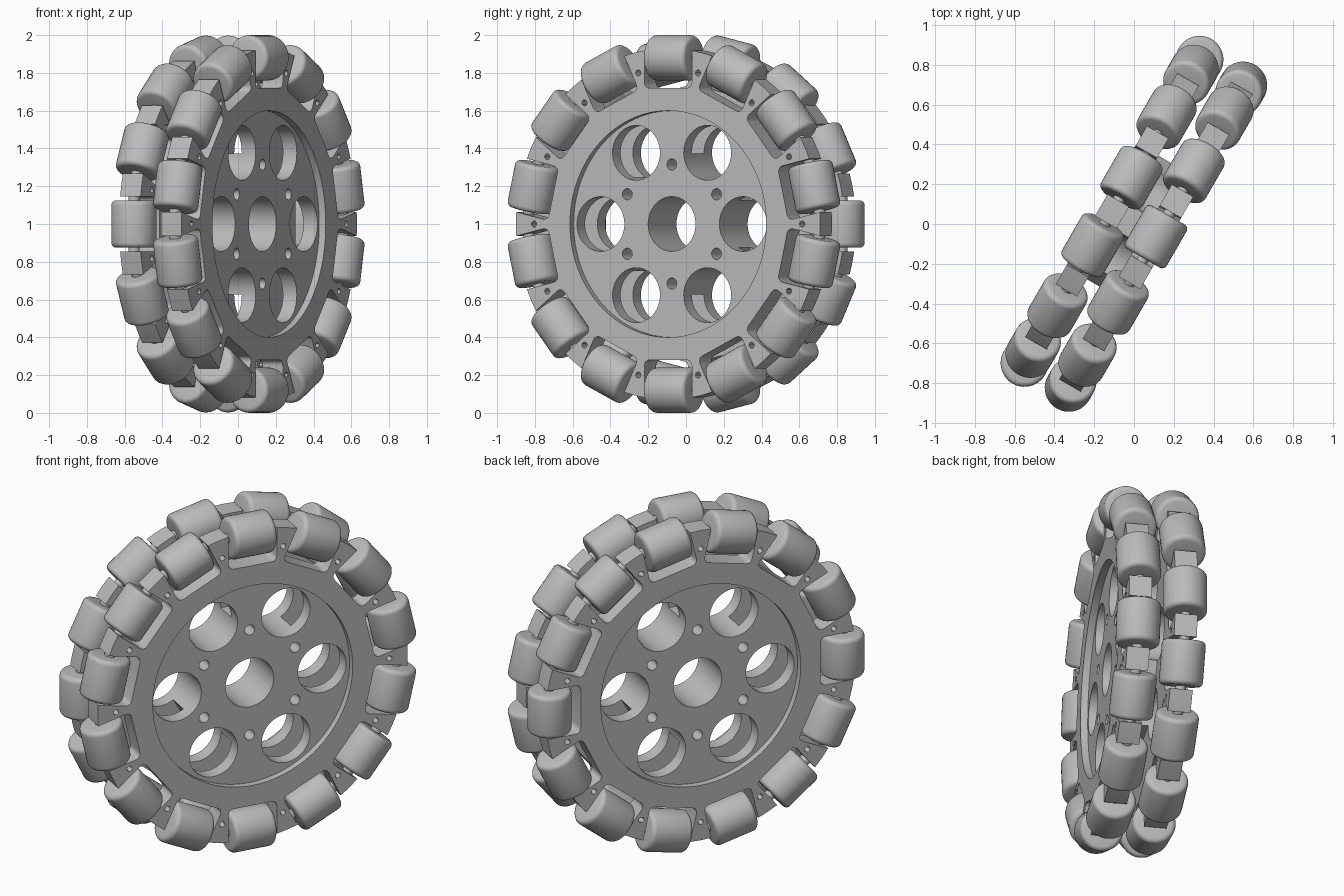
import bpy, bmesh
from math import cos, sin, pi, radians
from mathutils import Matrix, Vector

default = bpy.data.objects.get("Cube")
if default:
    bpy.data.objects.remove(default, do_unlink=True)

grey = bpy.data.materials.new("plain grey")
grey.use_nodes = True
grey.diffuse_color = (0.5, 0.5, 0.5, 1)
grey.node_tree.nodes["Principled BSDF"].inputs["Base Color"].default_value = (0.5, 0.5, 0.5, 1)

COUNT = 14
STEP = 2 * pi / COUNT
TURN = radians(30)
RIM, POCKET_FLOOR, POCKET_HALF = 0.93, 0.72, 0.145
INNER, OUTER = 0.065, 0.19          # axial span of each plate
MID = (INNER + OUTER) / 2
ROLLER_ORBIT = 0.88

# Wheel space: local z is the axle, local y is up
WHEEL = Matrix(((sin(TURN), 0, cos(TURN), 0),
                (cos(TURN), 0, -sin(TURN), 0),
                (0, 1, 0, 1),
                (0, 0, 0, 1)))


def make_object(name, bm):
    bmesh.ops.recalc_face_normals(bm, faces=bm.faces)
    mesh = bpy.data.meshes.new(name)
    bm.to_mesh(mesh)
    bm.free()
    mesh.materials.append(grey)
    obj = bpy.data.objects.new(name, mesh)
    bpy.context.collection.objects.link(obj)
    return obj


def activate(obj):
    bpy.ops.object.select_all(action='DESELECT')
    obj.select_set(True)
    bpy.context.view_layer.objects.active = obj


def prism(bm, outline, z0, z1):
    face = bm.faces.new([bm.verts.new((x, y, z0)) for x, y in outline])
    new = bmesh.ops.extrude_face_region(bm, geom=[face])["geom"]
    verts = [v for v in new if isinstance(v, bmesh.types.BMVert)]
    bmesh.ops.translate(bm, verts=verts, vec=(0, 0, z1 - z0))


def circle(radius, sides, orbit=0, angle=0):
    cx, cy = orbit * cos(angle), orbit * sin(angle)
    return [(cx + radius * cos(2 * pi * i / sides), cy + radius * sin(2 * pi * i / sides))
            for i in range(sides)]


def cut(obj, outlines, z0, z1):
    bm = bmesh.new()
    for outline in outlines:
        prism(bm, outline, z0, z1)
    cutter = make_object("cutter", bm)
    cutter.hide_render = True
    mod = obj.modifiers.new("cut", 'BOOLEAN')
    mod.operation, mod.solver, mod.object = 'DIFFERENCE', 'EXACT', cutter
    activate(obj)
    bpy.ops.object.modifier_apply(modifier=mod.name)
    bpy.data.objects.remove(cutter, do_unlink=True)


def finish(obj):
    obj.data.transform(WHEEL)
    activate(obj)
    bpy.ops.object.shade_smooth_by_angle(angle=radians(30))


def lathe(bm, profile, sides, matrix):
    # Spin (radius, height) points about local z, then place the result
    verts = [bm.verts.new((r, 0, h)) for r, h in profile]
    edges = [bm.edges.new(pair) for pair in zip(verts, verts[1:])]
    geom = bmesh.ops.spin(bm, geom=verts + edges, axis=(0, 0, 1), cent=(0, 0, 0),
                          steps=sides, angle=2 * pi, use_duplicate=False)
    bmesh.ops.remove_doubles(bm, verts=bm.verts, dist=0.0001)
    bm.transform(matrix)


# Holes shared by plates and spacer
sixth = pi / 3
HUB_HOLES = [circle(0.145, 48)]
HUB_HOLES += [circle(0.145, 48, 0.435, k * sixth) for k in range(6)]
HUB_HOLES += [circle(0.03, 20, 0.315, (k + 0.5) * sixth) for k in range(6)]


def pocketed_outline(phase):
    points = []
    corner = 0.03
    for k in range(COUNT):
        a = phase + k * STEP
        out, side = Vector((cos(a), sin(a))), Vector((-sin(a), cos(a)))
        lip = (RIM ** 2 - POCKET_HALF ** 2) ** 0.5
        half = [(POCKET_HALF, lip)]
        for i in range(5):
            b = i * pi / 8
            half.append((POCKET_HALF - corner + corner * cos(b),
                         POCKET_FLOOR + corner - corner * sin(b)))
        path = [(-t, r) for t, r in half] + half[::-1]
        points += [tuple(side * t + out * r) for t, r in path]
        points.append((RIM * cos(a + STEP / 2), RIM * sin(a + STEP / 2)))
    return points


def build_row(label, side, phase):
    # Slotted plate with a shallow round recess on its outer face
    bm = bmesh.new()
    z0, z1 = sorted((side * INNER, side * OUTER))
    prism(bm, pocketed_outline(phase), z0, z1)
    plate = make_object(label + "_plate", bm)
    pins = [circle(0.016, 12, 0.82, phase + (k + 0.5) * STEP) for k in range(COUNT)]
    cut(plate, HUB_HOLES + pins, z0 - 0.05, z1 + 0.05)
    r0, r1 = sorted((side * 0.15, side * (OUTER + 0.05)))
    cut(plate, [circle(0.6, 96)], r0, r1)
    finish(plate)

    # Rollers with rounded ends, each on a short axle
    radius, half, fillet = 0.12, 0.125, 0.025
    arc = [(radius - fillet + fillet * cos(i * pi / 8),
            half - fillet + fillet * sin(i * pi / 8)) for i in range(5)]
    top = arc + [(0.03, half), (0.03, half + 0.025)]
    profile = [(r, -h) for r, h in top[::-1]] + top
    for k in range(COUNT):
        a = phase + k * STEP
        place = (Matrix.Translation((ROLLER_ORBIT * cos(a), ROLLER_ORBIT * sin(a), side * MID))
                 @ Matrix.Rotation(a, 4, 'Z') @ Matrix.Rotation(pi / 2, 4, 'X'))
        bm = bmesh.new()
        lathe(bm, profile, 40, place)
        finish(make_object(f"{label}_roller_{k + 1}", bm))


build_row("left", 1, pi / 2)
build_row("right", -1, pi / 2 + STEP / 2)

# Hexagonal spacer joining the two plates
bm = bmesh.new()
prism(bm, circle(0.43, 6), -INNER, INNER)
spacer = make_object("hub_spacer", bm)
cut(spacer, HUB_HOLES, -0.2, 0.2)
finish(spacer)
